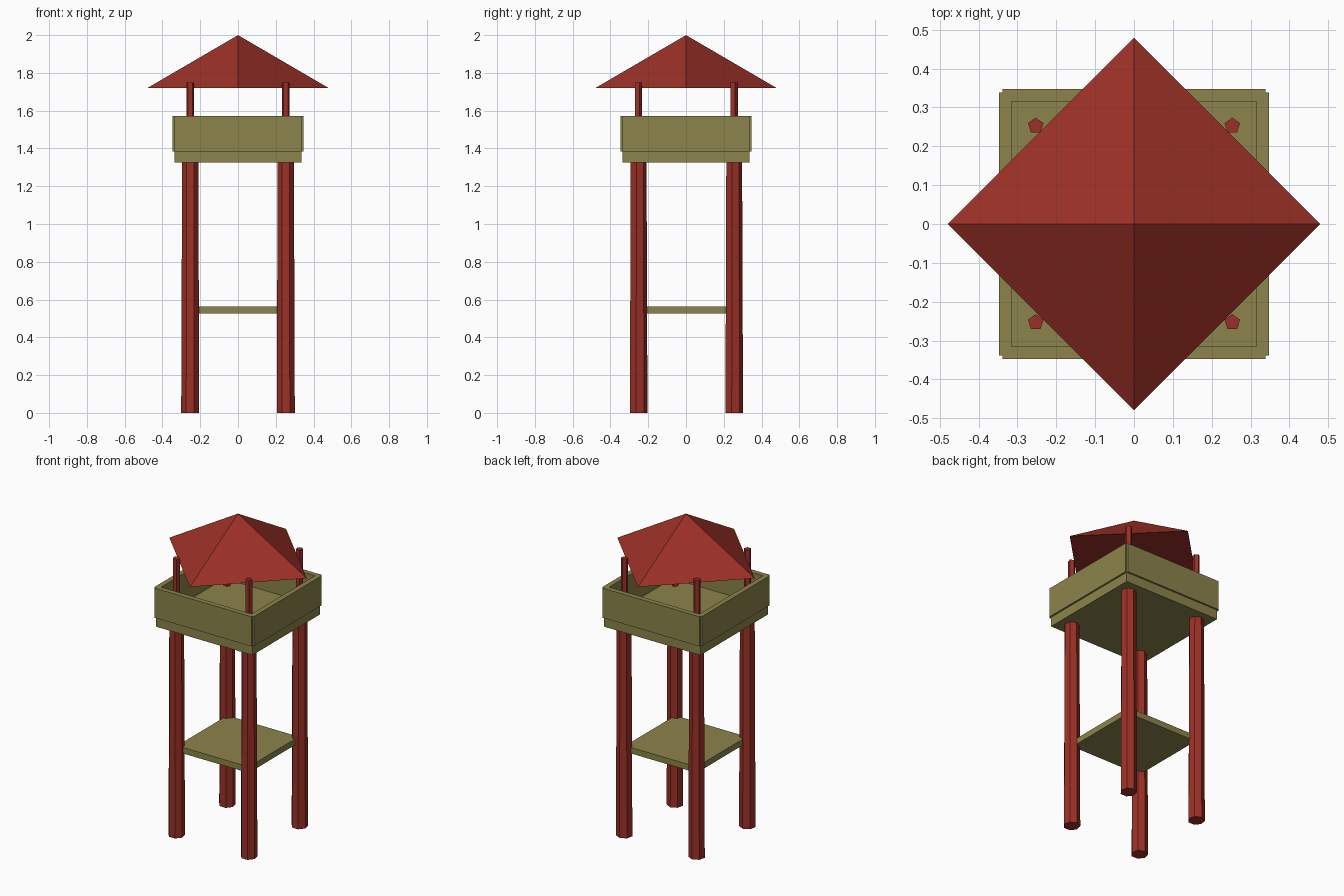
import bpy
from math import pi

if "Cube" in bpy.data.objects:
    bpy.data.objects.remove(bpy.data.objects["Cube"], do_unlink=True)


def material(name, rgb):
    mat = bpy.data.materials.new(name)
    mat.use_nodes = True
    mat.diffuse_color = (*rgb, 1)
    mat.node_tree.nodes["Principled BSDF"].inputs["Base Color"].default_value = (*rgb, 1)
    return mat


red = material("red painted wood", (0.33, 0.03, 0.02))
olive = material("olive planks", (0.26, 0.23, 0.07))


def finish(name, mat):
    obj = bpy.context.object
    obj.name = name
    obj.data.materials.append(mat)
    return obj


def box(name, mat, x, y, z):
    """Box from (low, high) ranges along each axis."""
    ranges = (x, y, z)
    bpy.ops.mesh.primitive_cube_add(size=1, location=[(a + b) / 2 for a, b in ranges])
    obj = finish(name, mat)
    obj.scale = [b - a for a, b in ranges]
    return obj


def post(name, mat, sides, r_low, r_high, x, y, z, turn=0):
    bpy.ops.mesh.primitive_cone_add(
        vertices=sides, radius1=r_low, radius2=r_high, depth=z[1] - z[0],
        location=(x, y, sum(z) / 2), rotation=(0, 0, turn))
    return finish(name, mat)


FLOOR, TOP = 1.325, 1.385
POST = 0.253

# Legs and the thinner roof posts at each corner
for side, sx in (("left", 1), ("right", -1)):
    for end, sy in (("front", -1), ("back", 1)):
        x, y = sx * POST, sy * POST
        post(f"{end}_{side}_leg", red, 7, 0.049, 0.044, x, y, (0, FLOOR + 0.01))
        post(f"{end}_{side}_roof_post", red, 5, 0.021, 0.021, x, y, (TOP - 0.02, 1.75))

# Lower shelf and lookout floor
box("lower_shelf", olive, (-0.25, 0.25), (-0.25, 0.25), (0.525, 0.563))
box("lookout_floor", olive, (-0.337, 0.337), (-0.337, 0.337), (FLOOR, TOP))

# Parapet planks, stopping short of the outer corners
long, rail = (-0.338, 0.338), (TOP, 1.572)
for s, fb, lr in ((1, "back", "left"), (-1, "front", "right")):
    thick = sorted((s * 0.316, s * 0.348))
    box(f"{fb}_parapet", olive, long, thick, rail)
    box(f"{lr}_parapet", olive, thick, long, rail)

# Pyramid roof with corners along the main axes
post("roof", red, 4, 0.48, 0, 0, 0, (1.72, 2.0))
